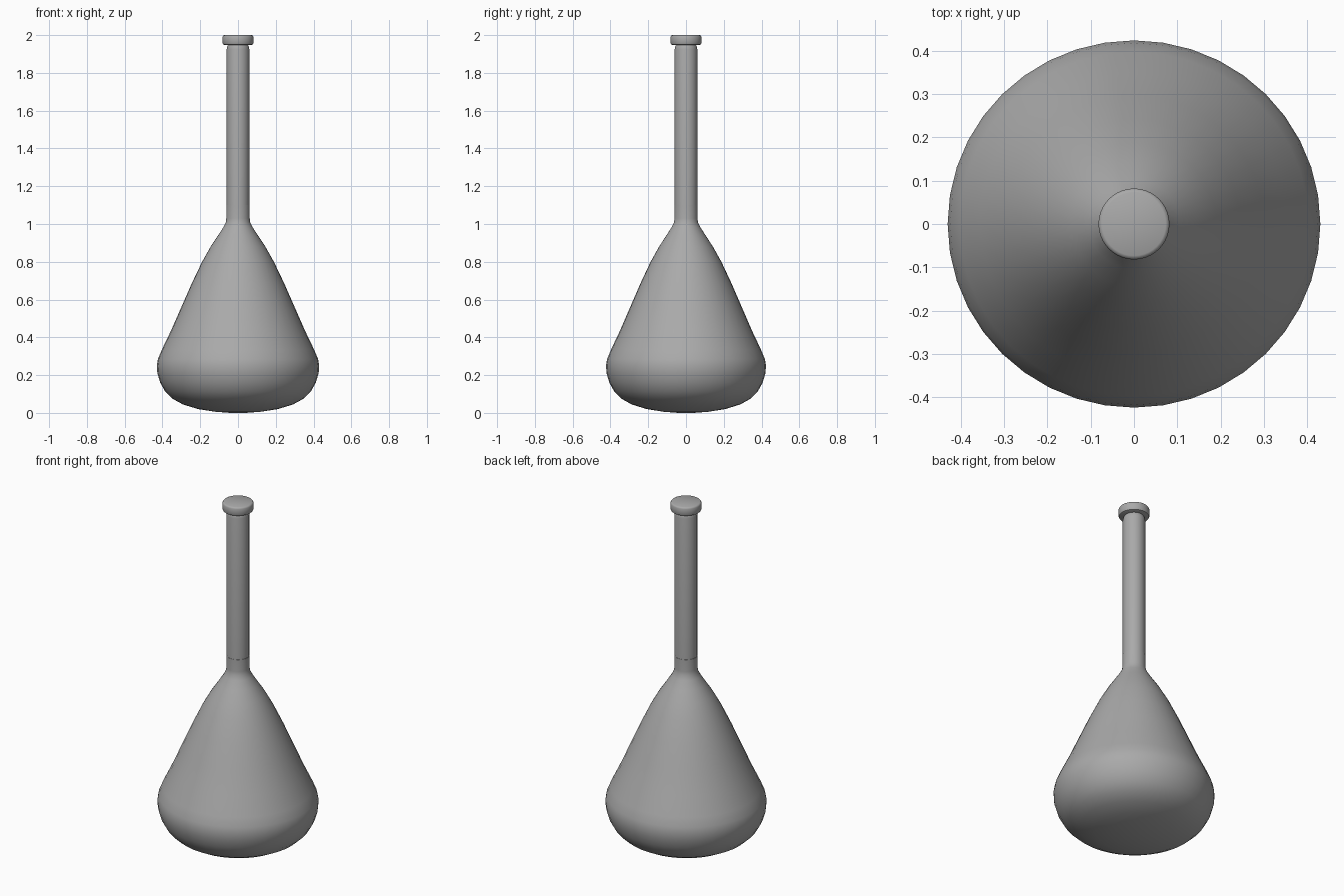
import bpy
import math

cube = bpy.data.objects.get("Cube")
if cube:
    bpy.data.objects.remove(cube, do_unlink=True)

GREY = (0.4, 0.4, 0.4, 1)
grey = bpy.data.materials.new("plain grey")
grey.use_nodes = True
grey.diffuse_color = GREY
grey.node_tree.nodes["Principled BSDF"].inputs["Base Color"].default_value = GREY


def lathe(name, profile, sides, depth=1.0, smooth=40):
    """Spin (radius, height) points around z; the ends are closed with caps."""
    verts, faces = [], []
    for r, z in profile:
        for i in range(sides):
            a = math.tau * i / sides
            verts.append((r * math.cos(a), r * math.sin(a) * depth, z))
    for k in range(len(profile) - 1):
        for i in range(sides):
            j = (i + 1) % sides
            low, high = k * sides, (k + 1) * sides
            faces.append((low + i, low + j, high + j, high + i))
    faces.append(tuple(reversed(range(sides))))
    faces.append(tuple(range(len(verts) - sides, len(verts))))
    mesh = bpy.data.meshes.new(name)
    mesh.from_pydata(verts, [], faces)
    mesh.materials.append(grey)
    obj = bpy.data.objects.new(name, mesh)
    bpy.context.collection.objects.link(obj)
    bpy.ops.object.select_all(action="DESELECT")
    obj.select_set(True)
    bpy.context.view_layer.objects.active = obj
    bpy.ops.object.shade_smooth_by_angle(angle=math.radians(smooth))
    return obj


# Pear-shaped bulb with a rounded bottom
lathe("flask_bulb", [
    (0.04, 0.0), (0.12, 0.006), (0.21, 0.02), (0.29, 0.044), (0.345, 0.074),
    (0.385, 0.112), (0.412, 0.16), (0.427, 0.21), (0.43, 0.25), (0.424, 0.285),
    (0.403, 0.335), (0.355, 0.435), (0.3, 0.56), (0.245, 0.685), (0.19, 0.8),
    (0.145, 0.88), (0.105, 0.94), (0.076, 0.985), (0.064, 1.01), (0.062, 1.03),
    (0.062, 1.1),
], 40, depth=0.985)

# Long straight neck, slightly rounded under the stopper
lathe("flask_neck", [
    (0.06, 1.0), (0.06, 1.925), (0.057, 1.94), (0.05, 1.955),
], 40)

# Flat disc stopper with softened rims
lathe("stopper", [
    (0.072, 1.948), (0.079, 1.951), (0.082, 1.957),
    (0.082, 1.991), (0.079, 1.997), (0.073, 2.0),
], 40)
